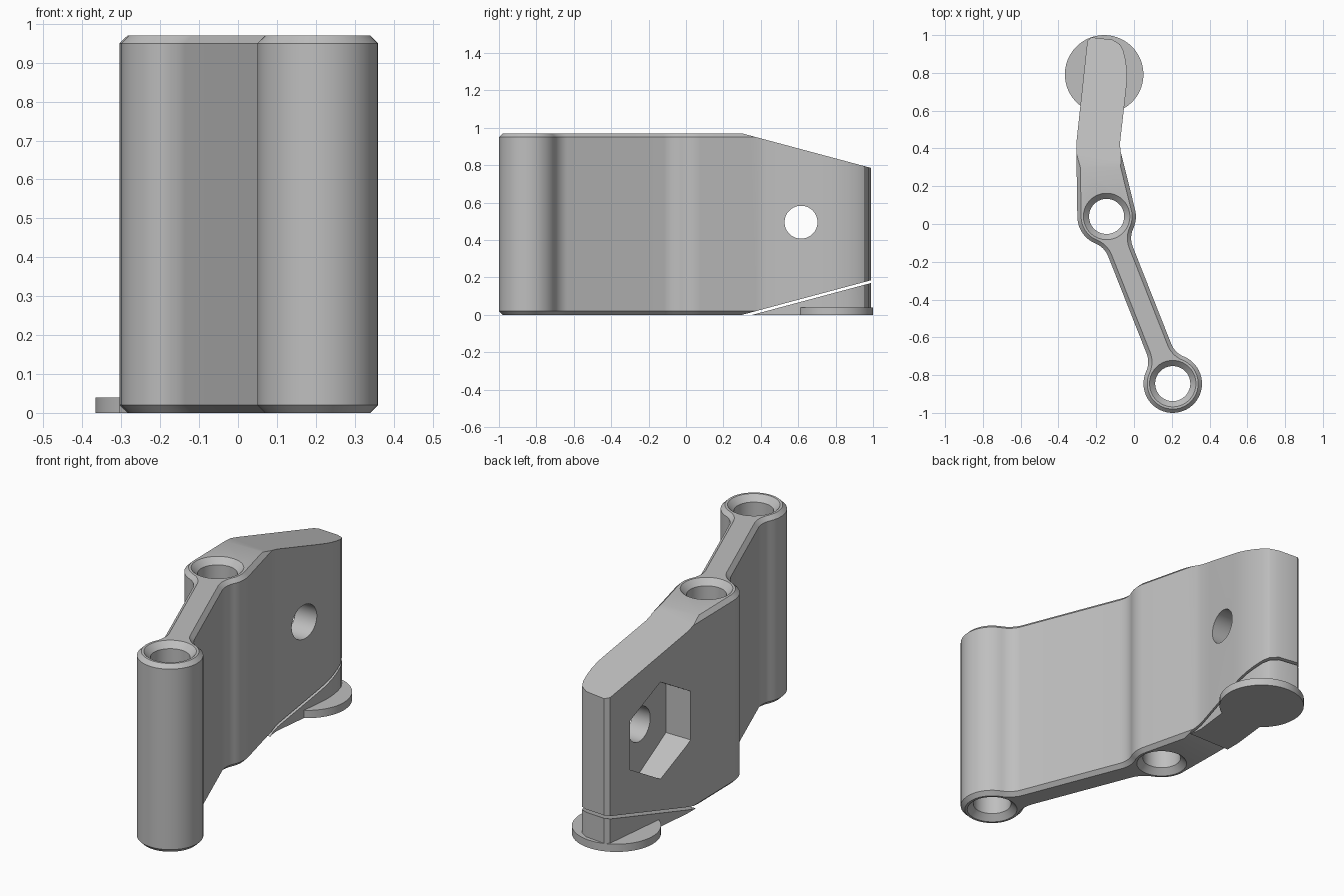
import bpy, bmesh, math
from mathutils import Vector

if "Cube" in bpy.data.objects:
    bpy.data.objects.remove(bpy.data.objects["Cube"])

grey = bpy.data.materials.new("plain grey")
grey.use_nodes = True
COLOR = (0.52, 0.52, 0.52, 1)
grey.diffuse_color = COLOR
grey.node_tree.nodes["Principled BSDF"].inputs["Base Color"].default_value = COLOR

HEIGHT = 0.97
FRONT_BOSS = Vector((0.205, -0.845))
MID_BOSS = Vector((-0.145, 0.04))
BOSS_R, FILLET_R, LINK_HALF = 0.155, 0.12, 0.07
SIN, COS = math.sin(math.radians(15)), math.cos(math.radians(15))


def arc(center, r, a0, a1, n):
    return [center + r * Vector((math.cos(a0 + (a1 - a0) * i / n),
                                 math.sin(a0 + (a1 - a0) * i / n))) for i in range(n + 1)]


def outline():
    """Counter-clockwise plan: front boss, link, middle boss, hooked plate."""
    along = (MID_BOSS - FRONT_BOSS).normalized()
    base = math.atan2(along.y, along.x)
    reach = math.sqrt((BOSS_R + FILLET_R) ** 2 - (LINK_HALF + FILLET_R) ** 2)
    turn = math.atan2(LINK_HALF + FILLET_R, reach)
    side = Vector((along.y, -along.x))
    off = (LINK_HALF + FILLET_R) * side
    q = math.pi / 2
    pts = arc(FRONT_BOSS, BOSS_R, base + turn - 4 * q, base - turn, 40)[::1]
    # right side fillets of the link, front to back
    pts += arc(FRONT_BOSS + along * reach + off, FILLET_R, base - turn + 2 * q, base + q, 10)[1:]
    pts += arc(MID_BOSS - along * reach + off, FILLET_R, base + q, base + turn, 10)
    pts += arc(MID_BOSS, BOSS_R, base + turn - 2 * q, math.radians(14), 14)[1:]
    # hooked plate, up the right side and down the left
    pts += [Vector(p) for p in (
        (-0.06, 0.34), (-0.072, 0.39), (-0.074, 0.43), (-0.066, 0.5), (-0.042, 0.71),
        (-0.037, 0.765), (-0.038, 0.82), (-0.045, 0.87), (-0.057, 0.92), (-0.075, 0.952),
        (-0.115, 0.976), (-0.225, 0.988), (-0.247, 0.97), (-0.305, 0.43), (-0.305, 0.38))]
    # middle boss and left fillets, back to front
    pts += arc(MID_BOSS, BOSS_R, 2 * q, base - turn + 2 * q, 12)
    pts += arc(MID_BOSS - along * reach - off, FILLET_R, base - turn, base - q, 10)[1:]
    pts += arc(FRONT_BOSS + along * reach - off, FILLET_R, base - q, base + turn - 2 * q, 10)[:-1]
    return pts


def prism(bm, pts, height):
    bottom = bm.faces.new([bm.verts.new((p.x, p.y, 0)) for p in pts])
    new = bmesh.ops.extrude_face_region(bm, geom=[bottom])["geom"]
    bmesh.ops.translate(bm, vec=(0, 0, height), verts=[g for g in new if isinstance(g, bmesh.types.BMVert)])
    bmesh.ops.recalc_face_normals(bm, faces=bm.faces)


def slice_off(bm, point, normal):
    """Remove everything on the normal's side and cap the cut."""
    cut = bmesh.ops.bisect_plane(bm, geom=bm.verts[:] + bm.edges[:] + bm.faces[:], dist=1e-5,
                                 plane_co=point, plane_no=normal, clear_outer=True)["geom_cut"]
    bmesh.ops.edgenet_fill(bm, edges=[e for e in cut if isinstance(e, bmesh.types.BMEdge) and e.is_boundary])
    bmesh.ops.recalc_face_normals(bm, faces=bm.faces)


def to_object(bm, name):
    mesh = bpy.data.meshes.new(name)
    bm.to_mesh(mesh)
    bm.free()
    mesh.materials.append(grey)
    obj = bpy.data.objects.new(name, mesh)
    bpy.context.collection.objects.link(obj)
    return obj


def lathe(name, center, profile, axis="Z", n=48):
    """Closed turned solid from (radius, position along axis) pairs."""
    bm = bmesh.new()
    rings = []
    for r, h in profile:
        ring = []
        for i in range(n):
            a = 2 * math.pi * (i + 0.5) / n
            u, v = r * math.cos(a), r * math.sin(a)
            co = (u, v, h) if axis == "Z" else (h, u, v)
            ring.append(bm.verts.new(Vector(center) + Vector(co)))
        rings.append(ring)
    for lo, hi in zip(rings, rings[1:]):
        for i in range(n):
            bm.faces.new((lo[i], lo[(i + 1) % n], hi[(i + 1) % n], hi[i]))
    bm.faces.new(rings[0])
    bm.faces.new(rings[-1])
    bmesh.ops.recalc_face_normals(bm, faces=bm.faces)
    return to_object(bm, name)


def carve(obj, cutter):
    mod = obj.modifiers.new("cut", "BOOLEAN")
    mod.object, mod.operation, mod.solver = cutter, "DIFFERENCE", "EXACT"
    bpy.context.view_layer.update()
    mesh = bpy.data.meshes.new_from_object(obj.evaluated_get(bpy.context.evaluated_depsgraph_get()))
    obj.modifiers.clear()
    obj.data = mesh
    bpy.data.objects.remove(cutter)


# Bracket body with chamfered rims and sloped rear
bm = bmesh.new()
prism(bm, outline(), HEIGHT)
rims = [e for e in bm.edges if abs(e.verts[0].co.z - e.verts[1].co.z) < 1e-4]
bmesh.ops.bevel(bm, geom=rims, offset=0.02, offset_type="OFFSET", segments=1, affect="EDGES")
slice_off(bm, (0, 0.3, HEIGHT), (0, SIN, COS))
slice_off(bm, (0, 0.3, 0), (0, SIN, -COS))
body = to_object(bm, "bracket_body")

# Vertical pin bores with countersinks at both ends
BORE, SINK = 0.093, 0.03
bore_profile = [(BORE + SINK + 0.05, -0.05), (BORE, SINK), (BORE, HEIGHT - SINK),
                (BORE + SINK + 0.05, HEIGHT + 0.05)]
for boss in (FRONT_BOSS, MID_BOSS):
    carve(body, lathe("bore_cutter", (boss.x, boss.y, 0), bore_profile))

# Cross bolt hole and hexagonal nut pocket
BOLT = (0, 0.615, 0.495)
carve(body, lathe("bolt_cutter", BOLT, [(0.088, -0.6), (0.088, 0.3)], "X"))
carve(body, lathe("nut_cutter", BOLT, [(0.25, -0.6), (0.25, -0.165)], "X", 6))

# Support wedge under the sloped rear, and its round foot
bm = bmesh.new()
prism(bm, outline(), 0.4)
slice_off(bm, (0, 0.355, 0), (0, -SIN, COS))
wedge = to_object(bm, "support_wedge")
foot = lathe("support_foot", (-0.158, 0.792, 0), [(0.208, 0), (0.208, 0.04)], n=64)

bpy.ops.object.select_all(action="DESELECT")
for obj in (body, wedge, foot):
    obj.select_set(True)
bpy.context.view_layer.objects.active = body
bpy.ops.object.shade_smooth_by_angle(angle=math.radians(25))
